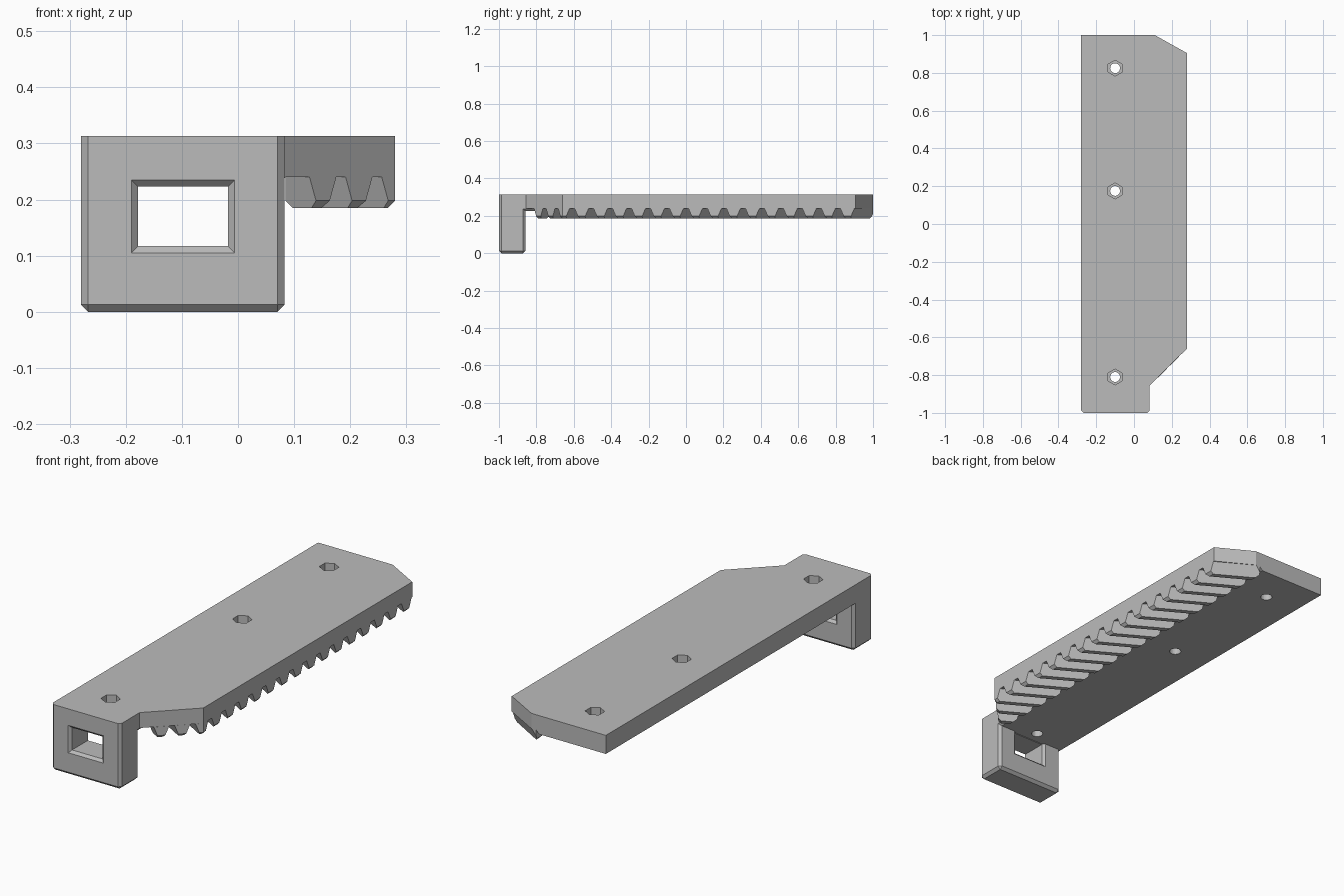
import bpy, bmesh, math

if "Cube" in bpy.data.objects:
    bpy.data.objects.remove(bpy.data.objects["Cube"], do_unlink=True)

grey = bpy.data.materials.new("plain_grey")
grey.use_nodes = True
color = (0.5, 0.5, 0.5, 1)
grey.diffuse_color = color
grey.node_tree.nodes["Principled BSDF"].inputs["Base Color"].default_value = color

TOP, ROOT, BASE, TIP = 0.313, 0.24, 0.225, 0.185
HELIX = math.tan(math.radians(30))
CHAMFER = 0.013


def loft(bm, rings):
    """Closed solid through rings of equal length."""
    loops = [[bm.verts.new(p) for p in ring] for ring in rings]
    n = len(loops[0])
    for a, b in zip(loops, loops[1:]):
        for i in range(n):
            j = (i + 1) % n
            bm.faces.new((a[i], a[j], b[j], b[i]))
    bm.faces.new(loops[0][::-1])
    bm.faces.new(loops[-1])


def finish(bm, name):
    bmesh.ops.recalc_face_normals(bm, faces=bm.faces)
    mesh = bpy.data.meshes.new(name)
    bm.to_mesh(mesh)
    bm.free()
    mesh.materials.append(grey)
    ob = bpy.data.objects.new(name, mesh)
    bpy.context.collection.objects.link(ob)
    return ob


def solid(name, rings, bevel_rule=None):
    bm = bmesh.new()
    loft(bm, rings)
    if bevel_rule:
        edges = [e for e in bm.edges if bevel_rule(*[v.co for v in e.verts])]
        bmesh.ops.bevel(bm, geom=edges, offset=CHAMFER, offset_type='OFFSET',
                        segments=1, affect='EDGES')
    return finish(bm, name)


def prism(name, outline, z0, z1, bevel_rule=None):
    return solid(name, [[(x, y, z) for x, y in outline] for z in (z0, z1)], bevel_rule)


def combine(ob, tool, operation):
    mod = ob.modifiers.new(operation.title(), 'BOOLEAN')
    mod.operation, mod.object, mod.solver = operation, tool, 'EXACT'
    bpy.context.view_layer.objects.active = ob
    bpy.ops.object.modifier_apply(modifier=mod.name)
    bpy.data.objects.remove(tool, do_unlink=True)


def circle(x, y, r, n):
    turns = [math.pi / 2 + math.tau * i / n for i in range(n)]
    return [(x + r * math.cos(t), y + r * math.sin(t)) for t in turns]


# Top plate: a stepped section trimmed to the outline
section = [(-0.4, 0.4), (0.4, 0.4), (0.4, ROOT), (0.085, ROOT), (0.07, BASE), (-0.4, BASE)]
plate = solid("top_plate", [[(x, y, z) for x, z in section] for y in (-1.1, 1.1)])
outline = [(-0.28, -0.93), (0.083, -0.93), (0.083, -0.855), (0.28, -0.66),
           (0.28, 0.905), (0.11, 1), (-0.28, 1)]
combine(plate, prism("outline_cutter", outline, 0.1, TOP), 'INTERSECT')

# Screw holes with hexagonal nut pockets
for y in (-0.81, 0.175, 0.825):
    combine(plate, prism("bore_cutter", circle(-0.1, y, 0.026, 24), 0.1, 0.4), 'DIFFERENCE')
    combine(plate, prism("nut_cutter", circle(-0.1, y, 0.042, 6), 0.27, 0.4), 'DIFFERENCE')

# Helical rack teeth
pitch = 0.1015
root, tip = 0.37 * pitch, 0.135 * pitch
slope = (root - tip) / (ROOT - TIP)
bm = bmesh.new()
for k in range(-2, 16):
    rings = []
    for x in (0.03, 0.34):
        y = -0.66 + k * pitch - HELIX * (x - 0.28)
        profile = [(s * (tip + slope * dz), TIP + dz)
                   for s, dz in ((-1, 0), (1, 0), (1, 0.06), (-1, 0.06))]
        rings.append([(x, y + dy, z) for dy, z in profile])
    loft(bm, rings)
teeth = finish(bm, "rack_teeth")
strip = [(0.085, -0.855)] + outline[3:6] + [(0.085, 1)]
combine(teeth, prism("teeth_cutter", strip, TIP, ROOT,
                     lambda a, b: max(a.z, b.z) < TIP + 0.001), 'INTERSECT')

# Front bracket with chamfered sides and bottom
corners = [(-0.28, -1), (0.083, -1), (0.083, -0.858), (-0.28, -0.858)]
bracket = prism("front_bracket", corners, 0, TOP, lambda a, b: min(a.z, b.z) < 0.001)

# Rectangular window, flared at both ends
rings = []
for y, g in ((-1.01, 0.022), (-0.988, 0), (-0.87, 0), (-0.848, 0.022)):
    x0, x1, z0, z1 = -0.178 - g, -0.018 + g, 0.117 - g, 0.223 + g
    rings.append([(x0, y, z0), (x1, y, z0), (x1, y, z1), (x0, y, z1)])
combine(bracket, solid("window_cutter", rings), 'DIFFERENCE')
